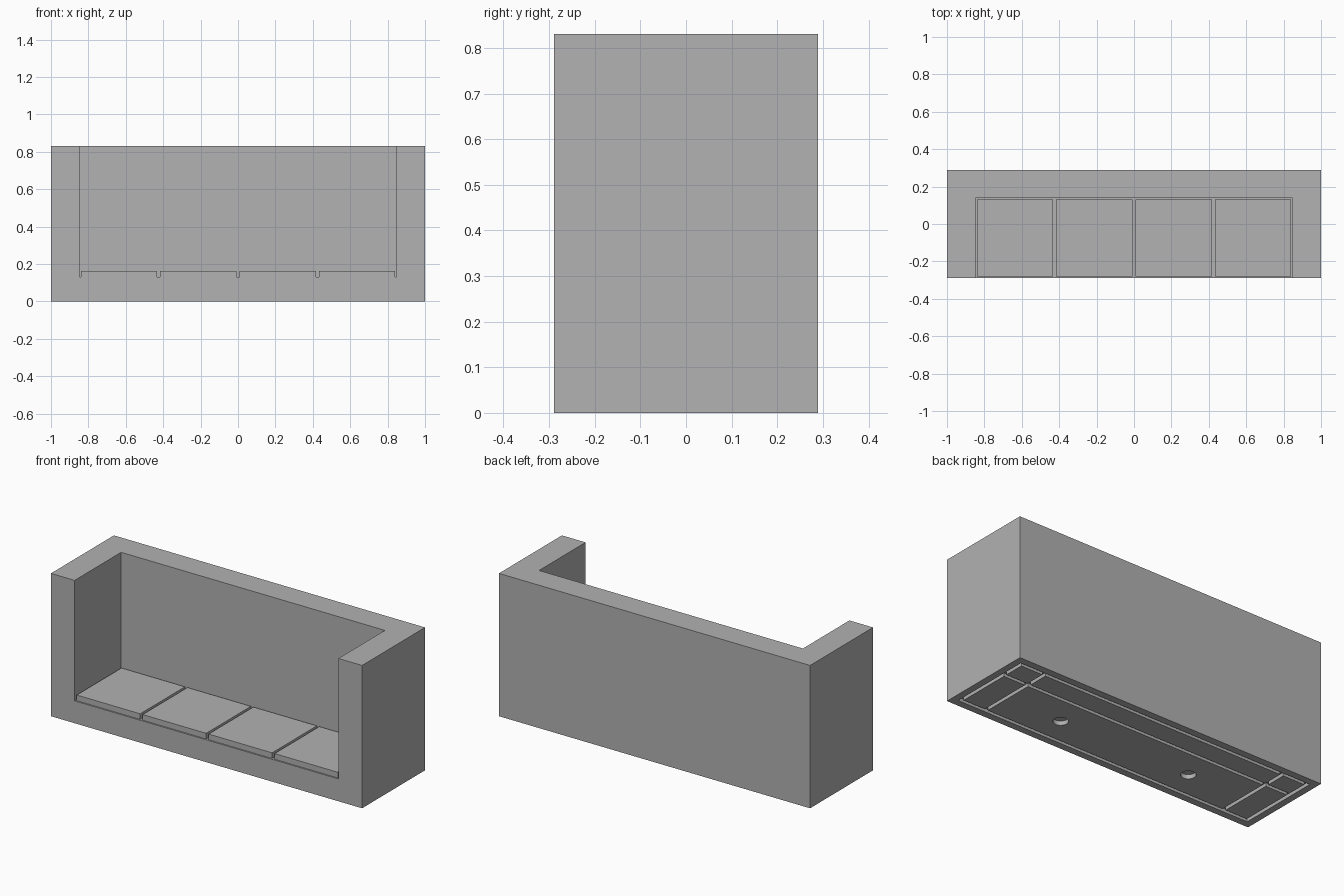
import bpy

cube = bpy.data.objects.get("Cube")
if cube:
    bpy.data.objects.remove(cube, do_unlink=True)

W, D, H = 1.0, 0.289, 0.83          # half width, half depth, height
ARM_X, BACK_Y = 0.848, 0.138        # inner faces of arms and backrest
SEAT_Z, CUSHION_Z = 0.13, 0.163
GAP = 0.008

grey = bpy.data.materials.new("plain grey")
grey.use_nodes = True
colour = (0.445, 0.445, 0.445, 1)
grey.diffuse_color = colour
grey.node_tree.nodes["Principled BSDF"].inputs["Base Color"].default_value = colour


def box(name, x0, x1, y0, y1, z0, z1):
    """Box between two corners."""
    bpy.ops.mesh.primitive_cube_add(size=1)
    ob = bpy.context.object
    ob.name = name
    ob.location = ((x0 + x1) / 2, (y0 + y1) / 2, (z0 + z1) / 2)
    ob.scale = (x1 - x0, y1 - y0, z1 - z0)
    bpy.ops.object.transform_apply(location=True, rotation=False, scale=True)
    ob.data.materials.append(grey)
    return ob


def carve(target, cutter):
    """Subtract the cutter from the target and discard it."""
    cutter.hide_render = True
    mod = target.modifiers.new("carve", 'BOOLEAN')
    mod.operation = 'DIFFERENCE'
    mod.solver = 'EXACT'
    mod.object = cutter
    bpy.context.view_layer.objects.active = target
    bpy.ops.object.modifier_apply(modifier=mod.name)
    bpy.data.objects.remove(cutter, do_unlink=True)


# Solid body with the seating space cut out
body = box("sofa_body", -W, W, -D, D, 0, H)
carve(body, box("seat_space", -ARM_X, ARM_X, -D - 0.1, BACK_Y, SEAT_Z, H + 0.1))

# Grooves under the base: a rectangle divided by one long and two short lines
GX, GY, HALF, DEPTH = 0.95, 0.238, 0.01, 0.02
for y in (-GY, 0.1, GY):
    carve(body, box("long_groove", -GX - HALF, GX + HALF,
                    y - HALF, y + HALF, -0.1, DEPTH))
for x in (-GX, -0.79, 0.79, GX):
    carve(body, box("short_groove", x - HALF, x + HALF,
                    -GY - HALF, GY + HALF, -0.1, DEPTH))

# Two round sockets under the base
for side in (-1, 1):
    bpy.ops.mesh.primitive_cylinder_add(
        vertices=32, radius=0.04, depth=0.1,
        location=(side * ARM_X / 2, (BACK_Y - D) / 2, -0.025))
    carve(body, bpy.context.object)

# Four seat cushions separated by narrow gaps
cell = ARM_X / 2
for i in range(4):
    x = -ARM_X + i * cell
    box(f"seat_cushion_{i + 1}", x + GAP, x + cell - GAP,
        -D + GAP, BACK_Y - GAP, SEAT_Z, CUSHION_Z)
